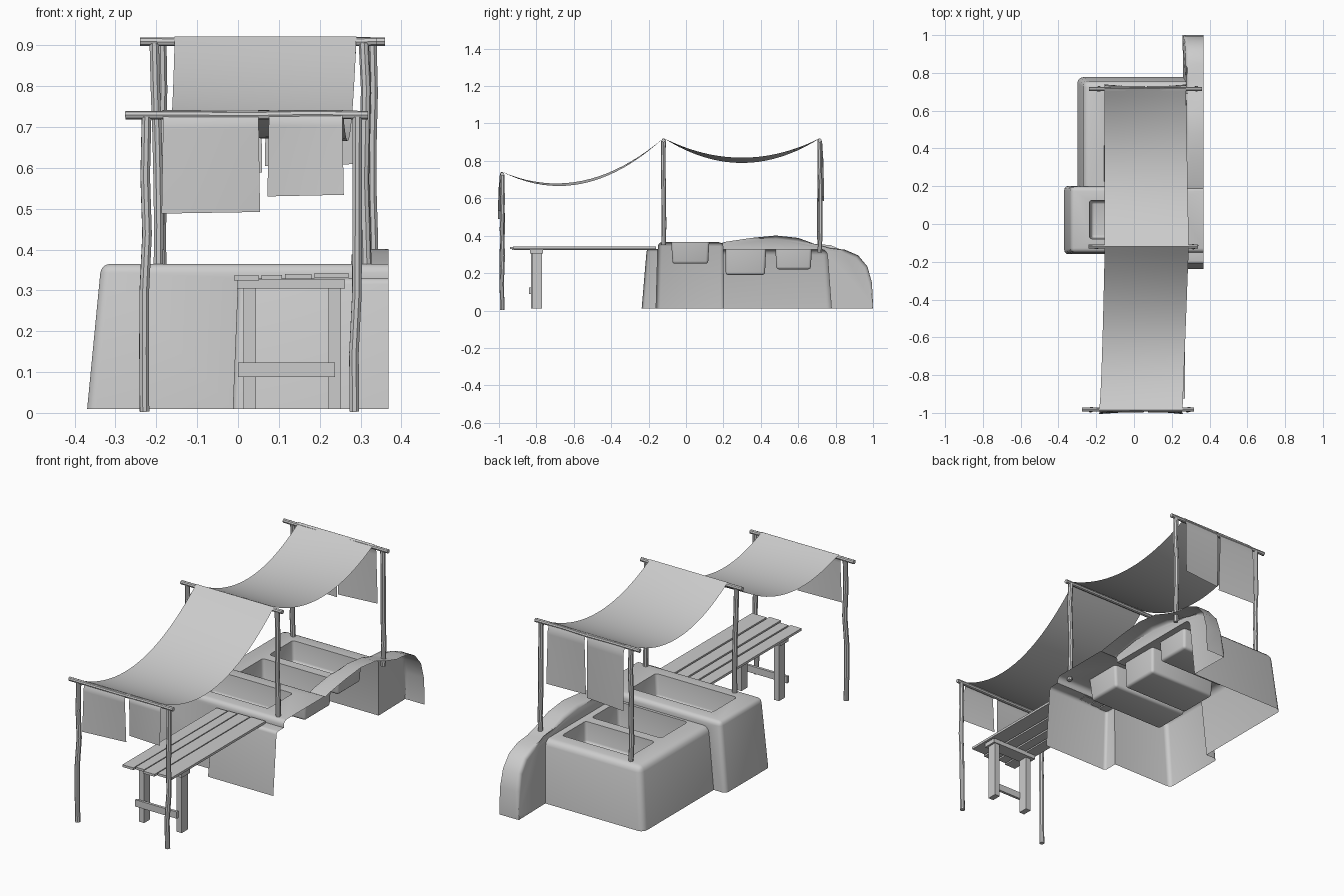
import bpy, bmesh, random
from mathutils import Vector

if "Cube" in bpy.data.objects:
    bpy.data.objects.remove(bpy.data.objects["Cube"])
random.seed(4)


def add(name, bm):
    bmesh.ops.recalc_face_normals(bm, faces=bm.faces)
    me = bpy.data.meshes.new(name)
    bm.to_mesh(me)
    bm.free()
    ob = bpy.data.objects.new(name, me)
    bpy.context.collection.objects.link(ob)
    return ob


def block(name, x, y, z, inset=(0, 0, 0, 0), bevel=0.0, seg=3):
    """Box whose top (left, right, front, back) is moved inwards by inset."""
    bm = bmesh.new()
    bmesh.ops.create_cube(bm, size=1)
    l, r, f, b = inset
    for v in bm.verts:
        top = v.co.z > 0
        v.co = Vector((x[0] + l * top if v.co.x < 0 else x[1] - r * top,
                       y[0] + f * top if v.co.y < 0 else y[1] - b * top,
                       z[1] if top else z[0]))
    if bevel:
        bmesh.ops.bevel(bm, geom=bm.edges[:], offset=bevel, segments=seg,
                        profile=0.5, affect='EDGES')
    return add(name, bm)


def boolean(ob, other, op):
    m = ob.modifiers.new(op, 'BOOLEAN')
    m.operation, m.object, m.solver = op, other, 'EXACT'


def pole(name, pts, r):
    cu = bpy.data.curves.new(name, 'CURVE')
    cu.dimensions = '3D'
    cu.bevel_depth, cu.bevel_resolution, cu.use_fill_caps = r, 2, True
    sp = cu.splines.new('POLY')
    sp.points.add(len(pts) - 1)
    for p, c in zip(sp.points, pts):
        p.co = (*c, 1)
    tmp = bpy.data.objects.new(name, cu)
    bpy.context.collection.objects.link(tmp)
    me = bpy.data.meshes.new_from_object(tmp.evaluated_get(bpy.context.evaluated_depsgraph_get()))
    bpy.data.objects.remove(tmp)
    ob = bpy.data.objects.new(name, me)
    bpy.context.collection.objects.link(ob)


def wobbly(name, a, b, r, n=5, amp=0.004):
    a, b = Vector(a), Vector(b)
    pts = []
    for i in range(n + 1):
        p = a.lerp(b, i / n)
        if 0 < i < n:
            p += Vector([random.uniform(-amp, amp) for _ in range(3)])
        pts.append(p)
    pole(name, pts, r)


def sheet(name, fn, nu, nv):
    """Open grid surface from fn(u, v)."""
    bm = bmesh.new()
    g = [[bm.verts.new(fn(i / nu, j / nv)) for j in range(nv + 1)] for i in range(nu + 1)]
    for i in range(nu):
        for j in range(nv):
            bm.faces.new((g[i][j], g[i + 1][j], g[i + 1][j + 1], g[i][j + 1]))
    return add(name, bm)


def lerp(a, b, t):
    return a + (b - a) * t


# basin body: rounded blocks joined together
body = block("trough_body", (-0.38, 0.5), (-0.163, 0.203), (-0.1, 0.365), (0.045, 0, 0.013, 0.006), 0.022)
rear = block("rear_block", (-0.312, 0.51), (0.1, 0.786), (-0.11, 0.327), (0.045, 0, 0, 0.032), 0.03)
ledge = block("front_ledge", (-0.018, 0.52), (-0.248, 0.05), (-0.12, 0.33), (0.018, 0, 0.038, 0), 0.015)

# raised ridge that falls away into the rear arm
prof = [(0.1, -0.13), (0.12, 0.34), (0.21, 0.367), (0.35, 0.388), (0.48, 0.401), (0.6, 0.388),
        (0.69, 0.355), (0.77, 0.332), (0.85, 0.325), (0.92, 0.295), (0.97, 0.235),
        (0.994, 0.15), (1.0, 0.03), (1.0, -0.13)]
bm = bmesh.new()
left = [bm.verts.new((0.255 + 0.06 * max(z, 0), y, z)) for y, z in prof]
right = [bm.verts.new((0.53, y, z)) for y, z in prof]
cap = bm.faces.new(left)
bm.faces.new(right[::-1])
for i in range(len(prof)):
    j = (i + 1) % len(prof)
    bm.faces.new((left[i], right[i], right[j], left[j]))
bmesh.ops.bevel(bm, geom=list(cap.edges), offset=0.018, segments=3, profile=0.5, affect='EDGES')
ridge = add("ridge", bm)

# basin recesses
cutters = [
    block("front_recess", (-0.225, 0.215), (-0.072, 0.118), (0.25, 0.45), (-0.02, -0.02, -0.012, -0.012), 0.014),
    block("middle_recess", (-0.15, 0.235), (0.212, 0.422), (0.19, 0.45), (-0.015, -0.01, 0, -0.012), 0.014),
    block("rear_recess", (-0.15, 0.235), (0.483, 0.667), (0.22, 0.45), (-0.015, -0.01, -0.01, -0.012), 0.014)]
for o in (rear, ledge, ridge):
    boolean(body, o, 'UNION')
for o in cutters:
    boolean(body, o, 'DIFFERENCE')
dg = bpy.context.evaluated_depsgraph_get()
me = bpy.data.meshes.new_from_object(body.evaluated_get(dg))
body.modifiers.clear()
for o in (rear, ledge, ridge, *cutters):
    bpy.data.objects.remove(o)

# open the shell on its right side and underneath
bm = bmesh.new()
bm.from_mesh(me)
for co, no in (((0.368, 0, 0), (1, 0, 0)), ((0, 0, 0.01), (0, 0, -1))):
    bmesh.ops.bisect_plane(bm, geom=bm.verts[:] + bm.edges[:] + bm.faces[:], plane_co=co,
                           plane_no=no, clear_outer=True)
bm.to_mesh(me)
bm.free()
body.data = me

# bench slats, beam, legs and stretcher
for i, (x, w, y0, dz) in enumerate([(-0.01, 0.062, -0.93, 0), (0.058, 0.05, -0.92, 0.002),
                                    (0.115, 0.065, -0.94, 0.004), (0.187, 0.083, -0.925, 0.006)]):
    block(f"bench_slat_{i}", (x, x + w), (y0, -0.16), (0.324 + dz, 0.336 + dz))
block("bench_beam", (-0.003, 0.262), (-0.835, -0.765), (0.304, 0.326))
for side, x, y in (("left", 0.014, -0.805), ("right", 0.222, -0.795)):
    block(f"bench_leg_{side}", (x, x + 0.03), (y - 0.025, y + 0.025), (0.01, 0.305))
block("bench_stretcher", (0.0, 0.237), (-0.84, -0.826), (0.088, 0.123))

# awning posts and crossbars
for row, y, z0, z1, xl, xr, bl, br in (("front", -0.982, 0.003, 0.725, (-0.229, -0.224), (0.285, 0.292), -0.276, 0.318),
                                       ("middle", -0.12, 0.35, 0.905, (-0.195, -0.205), (0.315, 0.308), -0.24, 0.34),
                                       ("back", 0.715, 0.31, 0.905, (-0.185, -0.187), (0.33, 0.328), -0.238, 0.36)):
    wobbly(f"{row}_left_post", (xl[0], y, z0), (xl[1], y, z1), 0.0125)
    wobbly(f"{row}_right_post", (xr[0], y, z0), (xr[1], y, z1), 0.0125)
    wobbly(f"{row}_crossbar", (bl, y, z1 + 0.004), (br, y, z1 + 0.004), 0.0105, 4, 0.002)


# sagging cloth canopies: u across, v from front bar to back bar
def front_cloth(u, v):
    x = lerp(lerp(-0.185, -0.155, v ** 0.6), lerp(0.257, 0.29, v), u)
    return (x, lerp(-0.985, -0.12, v), lerp(0.742, 0.922, v) - 4 * lerp(0.138, 0.153, u) * v * (1 - v))


def rear_cloth(u, v):
    return (lerp(-0.155, lerp(0.29, 0.275, v), u), lerp(-0.12, 0.718, v),
            0.922 - 4 * lerp(0.133, 0.105, u) * v * (1 - v))


sheet("front_canopy", front_cloth, 6, 20)
sheet("rear_canopy", rear_cloth, 6, 20)


# hanging flaps, split in two, at both ends
def flap(name, x0, x1, y, out, top, bottom):
    def fn(u, v):
        ease = min(1, v * 8)
        return (lerp(x0, x1, u) + 0.004 * v * (2 * u - 1),
                y + out * (0.014 * ease + 0.008 * v * (1 - 2 * u) * (1 if x0 < 0 else -1)),
                lerp(top, bottom, v) + 0.004 * v * u)
    sheet(name, fn, 5, 16)


flap("front_left_flap", -0.183, 0.05, -0.984, -1, 0.742, 0.488)
flap("front_right_flap", 0.076, 0.255, -0.984, -1, 0.742, 0.53)
flap("back_left_flap", -0.155, 0.055, 0.717, 1, 0.922, 0.585)
flap("back_right_flap", 0.07, 0.278, 0.717, 1, 0.922, 0.605)

# smooth shading with crisp edges
for o in bpy.context.scene.objects:
    o.select_set(True)
bpy.context.view_layer.objects.active = body
bpy.ops.object.shade_smooth_by_angle(angle=0.7)
